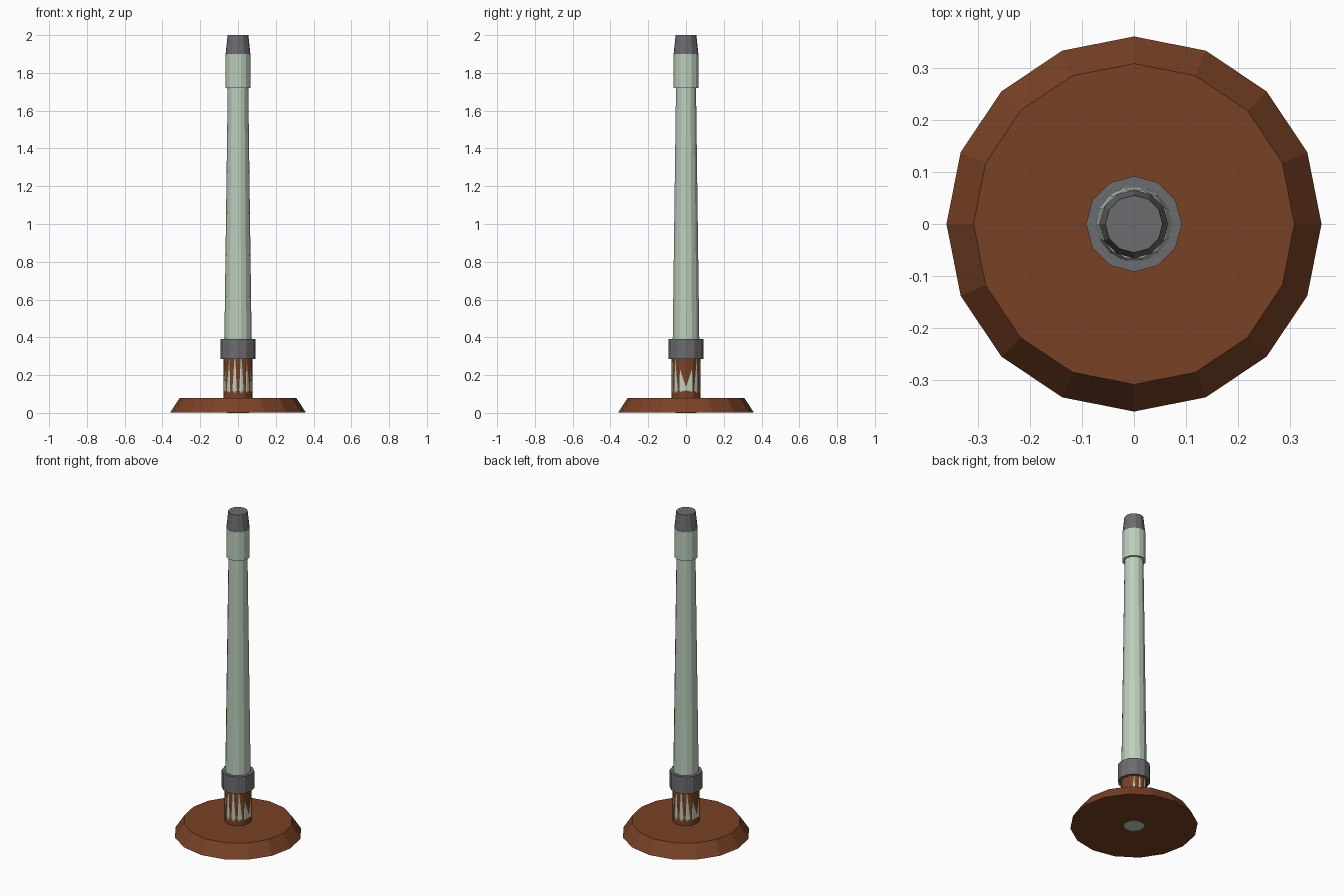
import bpy
import bmesh
from math import cos, sin, tau

old = bpy.data.objects.get("Cube")
if old:
    bpy.data.objects.remove(old, do_unlink=True)


def material(name, rgb):
    m = bpy.data.materials.new(name)
    m.use_nodes = True
    m.diffuse_color = (*rgb, 1)
    m.node_tree.nodes["Principled BSDF"].inputs["Base Color"].default_value = (*rgb, 1)
    return m


brown = material("brown wood", (0.19, 0.053, 0.019))
grey = material("dark grey metal", (0.15, 0.15, 0.16))
pale = material("pale green", (0.51, 0.62, 0.51))


def lathe(name, sides, profile, mat):
    """Turn a (radius, height) profile into a closed faceted solid."""
    bm = bmesh.new()
    rings = [[bm.verts.new((r * cos(tau * i / sides), r * sin(tau * i / sides), z))
              for i in range(sides)] for r, z in profile]
    for low, high in zip(rings, rings[1:]):
        for i in range(sides):
            j = (i + 1) % sides
            bm.faces.new((low[i], low[j], high[j], high[i]))
    bm.faces.new(rings[0][::-1])
    bm.faces.new(rings[-1])
    mesh = bpy.data.meshes.new(name)
    bm.to_mesh(mesh)
    bm.free()
    mesh.materials.append(mat)
    obj = bpy.data.objects.new(name, mesh)
    bpy.context.collection.objects.link(obj)
    return obj


# Bevelled foot and the socket standing on it
lathe("base", 16, [(0.36, 0.001), (0.308, 0.08)], brown)
lathe("socket", 12, [(0.0755, 0.07), (0.0755, 0.30)], brown)

# Tapered pole, narrowed at its foot, whose corners break through the socket
lathe("pole", 14, [(0.057, 0), (0.0757, 0.12), (0.054, 1.75)], pale)

# Collar, upper sleeve and end cap
lathe("collar", 12, [(0.092, 0.285), (0.092, 0.39)], grey)
lathe("sleeve", 14, [(0.067, 1.72), (0.067, 1.90)], pale)
lathe("end_cap", 12, [(0.066, 1.895), (0.055, 2.0)], grey)
